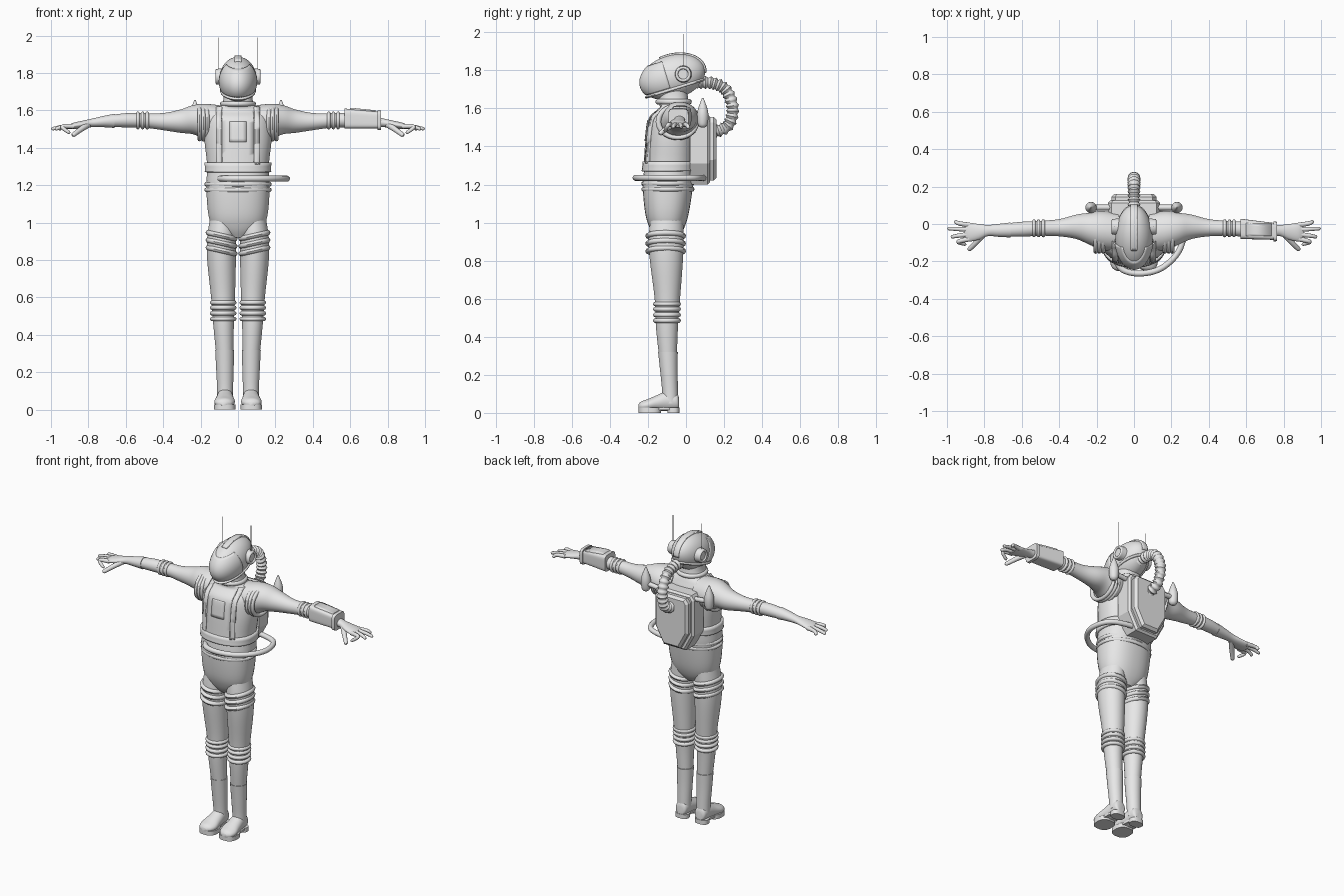
import bpy, bmesh, math
from mathutils import Vector, Matrix

if "Cube" in bpy.data.objects:
    bpy.data.objects.remove(bpy.data.objects["Cube"])

GREY = (0.8, 0.8, 0.8, 1)
mat = bpy.data.materials.new("suit_grey")
mat.use_nodes = True
mat.diffuse_color = GREY
mat.node_tree.nodes["Principled BSDF"].inputs["Base Color"].default_value = GREY


def smooth(rows, steps):
    """Catmull-Rom interpolation of rows of numbers."""
    out, last = [], len(rows) - 1
    for i in range(last):
        p0, p1, p2, p3 = (rows[min(max(i + k, 0), last)] for k in (-1, 0, 1, 2))
        for s in range(steps):
            t = s / steps
            out.append([b + t * (c - a) / 2 + t * t * (a - 2.5 * b + 2 * c - d / 2)
                        + t ** 3 * (1.5 * (b - c) + (d - a) / 2)
                        for a, b, c, d in zip(p0, p1, p2, p3)])
    return out + [list(rows[-1])]


def finish(ob, mirror=False, angle=40):
    ob.data.materials.clear()
    ob.data.materials.append(mat)
    bpy.ops.object.select_all(action="DESELECT")
    ob.select_set(True)
    bpy.context.view_layer.objects.active = ob
    bpy.ops.object.shade_smooth_by_angle(angle=math.radians(angle))
    if mirror:
        mod = ob.modifiers.new("Mirror", "MIRROR")
        mod.use_mirror_merge = False
    return ob


def from_bmesh(name, bm, mirror=False, angle=40):
    bmesh.ops.recalc_face_normals(bm, faces=bm.faces)
    mesh = bpy.data.meshes.new(name)
    bm.to_mesh(mesh)
    bm.free()
    ob = bpy.data.objects.new(name, mesh)
    bpy.context.collection.objects.link(ob)
    return finish(ob, mirror, angle)


def loft(name, axis, rows, steps=5, sides=36, power=2, grow=0, mirror=False, clips=()):
    """Skin of rounded sections: rows are (position, centre u, centre v, radius u, radius v)."""
    bm, loops = bmesh.new(), []
    for t, cu, cv, ru, rv in smooth(rows, steps):
        loop = []
        for k in range(sides):
            a = math.tau * (k + 0.5) / sides
            c, s = math.cos(a), math.sin(a)
            u = cu + (ru + grow) * math.copysign(abs(c) ** (2 / power), c)
            v = cv + (rv + grow) * math.copysign(abs(s) ** (2 / power), s)
            loop.append(bm.verts.new({"x": (t, u, v), "y": (u, t, v), "z": (u, v, t)}[axis]))
        loops.append(loop)
    for a, b in zip(loops, loops[1:]):
        for k in range(sides):
            bm.faces.new((a[k], a[k - 1], b[k - 1], b[k]))
    bm.faces.new(loops[0])
    bm.faces.new(loops[-1])
    bmesh.ops.recalc_face_normals(bm, faces=bm.faces)
    clip(bm, clips)
    ob = from_bmesh(name, bm, mirror)
    if clips:
        shell(ob)
    return ob


def clip(bm, clips):
    """Keep the side of each plane where coordinate * sign > limit * sign."""
    for axis, limit, sign in clips:
        co, no = Vector(), Vector()
        co["xyz".index(axis)], no["xyz".index(axis)] = limit, sign
        bmesh.ops.bisect_plane(bm, geom=bm.verts[:] + bm.edges[:] + bm.faces[:],
                               plane_co=co, plane_no=no, clear_inner=True)


def shell(ob):
    mod = ob.modifiers.new("Thickness", "SOLIDIFY")
    mod.thickness, mod.offset = 0.02, -1


def ring(name, centre, ru, rv, thick, rot=(0, 0, 0), mirror=False):
    bpy.ops.mesh.primitive_torus_add(major_segments=40, minor_segments=10,
                                     major_radius=1, minor_radius=thick / ru)
    ob = bpy.context.object
    ob.name = name
    spin = Matrix.Rotation(rot[2], 4, "Z") @ Matrix.Rotation(rot[1], 4, "Y") @ Matrix.Rotation(rot[0], 4, "X")
    ob.data.transform(Matrix.Translation(centre) @ spin @ Matrix.Diagonal((ru, rv, ru, 1)))
    return finish(ob, mirror)


def tube(name, pts, depth, steps=6, radius=lambda i, n: 1, mirror=False):
    path = smooth(pts, steps)
    cu = bpy.data.curves.new(name, "CURVE")
    cu.dimensions, cu.bevel_depth, cu.bevel_resolution, cu.use_fill_caps = "3D", depth, 4, True
    sp = cu.splines.new("POLY")
    sp.points.add(len(path) - 1)
    for i, p in enumerate(path):
        sp.points[i].co = (*p, 1)
        sp.points[i].radius = radius(i, len(path) - 1)
    ob = bpy.data.objects.new(name, cu)
    bpy.context.collection.objects.link(ob)
    bpy.ops.object.select_all(action="DESELECT")
    ob.select_set(True)
    bpy.context.view_layer.objects.active = ob
    bpy.ops.object.convert(target="MESH")
    return finish(bpy.context.object, mirror, 60)


def plate(name, outline, y0, y1, bevel):
    """Extrude an x-z outline along y and bevel it."""
    bm = bmesh.new()
    face = bm.faces.new([bm.verts.new((x, y0, z)) for x, z in outline])
    ext = bmesh.ops.extrude_face_region(bm, geom=[face])["geom"]
    bmesh.ops.translate(bm, vec=(0, y1 - y0, 0), verts=[v for v in ext if isinstance(v, bmesh.types.BMVert)])
    bmesh.ops.recalc_face_normals(bm, faces=bm.faces)
    back = [e for e in bm.edges if all(abs(v.co.y - y1) < 1e-5 for v in e.verts)]
    bmesh.ops.bevel(bm, geom=back, offset=bevel, segments=1, affect="EDGES")
    return from_bmesh(name, bm, angle=20)


# Torso, with vest pieces cut from a grown copy of its skin
TORSO = [(0.92, 0, -0.1, 0.05, 0.06), (0.97, 0, -0.1, 0.13, 0.09), (1.05, 0, -0.1, 0.16, 0.115),
         (1.2, 0, -0.095, 0.17, 0.133), (1.3, 0, -0.087, 0.165, 0.13), (1.45, 0, -0.078, 0.18, 0.127),
         (1.55, 0, -0.07, 0.17, 0.118), (1.6, 0, -0.055, 0.14, 0.085), (1.635, 0, -0.065, 0.085, 0.08),
         (1.7, 0, -0.07, 0.075, 0.075)]
loft("torso", "z", TORSO, power=2.3)
loft("belt", "z", TORSO, power=2.3, grow=0.013, clips=[("z", 1.27, 1), ("z", 1.32, -1)])
loft("vest_front", "z", TORSO, power=2.3, grow=0.007,
     clips=[("z", 1.29, 1), ("z", 1.6, -1), ("x", -0.085, 1), ("x", 0.085, -1), ("y", -0.08, -1)])
loft("chest_pocket", "z", TORSO, power=2.3, grow=0.011,
     clips=[("z", 1.43, 1), ("z", 1.54, -1), ("x", -0.045, 1), ("x", 0.045, -1), ("y", -0.08, -1)])
loft("vest_straps", "z", TORSO, power=2.3, grow=0.013, mirror=True,
     clips=[("z", 1.31, 1), ("z", 1.62, -1), ("x", 0.09, 1), ("x", 0.118, -1)])
for z in (1.175, 1.205):
    ring("waist_ring", (0, -0.095, z), 0.168, 0.13, 0.012)
ring("neck_ring", (0, -0.065, 1.635), 0.082, 0.082, 0.014)

# Arms and gloves
loft("arms", "x", [(0.08, -0.045, 1.54, 0.1, 0.085), (0.17, -0.035, 1.54, 0.105, 0.095),
                   (0.24, -0.025, 1.55, 0.085, 0.078), (0.31, -0.015, 1.542, 0.065, 0.062),
                   (0.4, -0.02, 1.54, 0.046, 0.046), (0.5, -0.023, 1.546, 0.04, 0.039),
                   (0.6, -0.028, 1.547, 0.04, 0.038), (0.7, -0.033, 1.542, 0.034, 0.03)], mirror=True)
loft("gloves", "x", [(0.66, -0.032, 1.544, 0.04, 0.038), (0.72, -0.034, 1.54, 0.035, 0.03),
                     (0.78, -0.035, 1.533, 0.03, 0.023), (0.83, -0.042, 1.525, 0.042, 0.02),
                     (0.88, -0.044, 1.517, 0.05, 0.017), (0.905, -0.044, 1.512, 0.042, 0.011)], mirror=True)
taper = lambda i, n: 0.35 if i == n else 1.1 - 0.4 * i / n
for root, tip, z in ((-0.006, 0.015, 1.495), (-0.03, -0.024, 1.5), (-0.055, -0.07, 1.498), (-0.08, -0.11, 1.478)):
    reach = 1.0 - 3.6 * (tip + 0.035) ** 2 / 0.2
    tube("fingers", [(0.88, root, 1.515), (0.94, (root + tip) / 2, 1.512), (reach, tip, z)],
         0.0125, radius=taper, mirror=True)
tube("thumbs", [(0.8, -0.05, 1.525), (0.845, -0.1, 1.495), (0.885, -0.14, 1.465)], 0.016, radius=taper, mirror=True)
for x in (0.485, 0.51, 0.535):
    ring("elbow_ring", (x, -0.023, 1.546), 0.039, 0.039, 0.009, (0, math.pi / 2, 0), True)
for x in (0.165, 0.185, 0.205):
    ring("shoulder_ring", (x, -0.045, 1.53), 0.094 - x / 20, 0.1, 0.012, (0, math.pi / 2, 0), True)

# Forearm console on the left arm
CONSOLE = [(0.57, -0.026, 1.556, 0.054, 0.054), (0.755, -0.04, 1.548, 0.045, 0.044)]
loft("forearm_console", "x", CONSOLE, steps=1, power=5)
loft("console_rim", "x", [(0.745, -0.04, 1.548, 0.053, 0.052), (0.765, -0.04, 1.547, 0.052, 0.051)], steps=1, power=5)
loft("console_screen", "x", CONSOLE, steps=1, power=5, grow=0.007,
     clips=[("x", 0.6, 1), ("x", 0.735, -1), ("z", 1.58, 1), ("y", -0.065, 1), ("y", 0.005, -1)])

# Legs and boots
loft("legs", "z", [(0.3, 0.071, -0.095, 0.046, 0.047), (0.45, 0.077, -0.1, 0.055, 0.058),
                   (0.6, 0.08, -0.098, 0.064, 0.067), (0.8, 0.088, -0.103, 0.077, 0.087),
                   (0.92, 0.088, -0.105, 0.077, 0.092), (1.02, 0.08, -0.1, 0.07, 0.085)], mirror=True)
loft("boots", "z", [(0.05, 0.069, -0.082, 0.042, 0.042), (0.12, 0.069, -0.084, 0.043, 0.042),
                    (0.22, 0.07, -0.09, 0.047, 0.046), (0.32, 0.071, -0.095, 0.051, 0.052)], mirror=True)
loft("feet", "y", [(-0.037, 0.069, 0.05, 0.025, 0.03), (-0.05, 0.069, 0.06, 0.038, 0.045),
                   (-0.1, 0.069, 0.062, 0.043, 0.052), (-0.15, 0.07, 0.052, 0.049, 0.042),
                   (-0.2, 0.072, 0.041, 0.055, 0.032), (-0.235, 0.074, 0.036, 0.042, 0.024),
                   (-0.25, 0.075, 0.033, 0.018, 0.012)], mirror=True)
for part, y, ru, rv, base in (("heels", -0.066, 0.044, 0.032, 0), ("soles", -0.19, 0.057, 0.06, 0),
                              ("arches", -0.125, 0.042, 0.065, 0.014)):
    loft(part, "z", [(base, 0.071, y, ru, rv), (0.028, 0.071, y, ru, rv)], steps=1, power=2.6, mirror=True)
for z in (0.485, 0.515, 0.545, 0.572):
    ring("knee_ring", (0.079, -0.1, z), 0.059, 0.061, 0.012, mirror=True)
for z in (0.85, 0.89, 0.93):
    ring("thigh_ring", (0.088, -0.107, z), 0.073, 0.09, 0.014, (0, -0.22, 0), True)


# Helmet: tilted ellipsoid with visor and crest shells
def dome(name, grow, clips=()):
    bm = bmesh.new()
    bmesh.ops.create_uvsphere(bm, u_segments=48, v_segments=24, radius=1)
    bmesh.ops.scale(bm, vec=(0.1 + grow, 0.175 + grow, 0.115 + grow), verts=bm.verts)
    clip(bm, clips)
    bm.transform(Matrix.Translation((0, -0.07, 1.765)) @ Matrix.Rotation(TILT, 4, "X"))
    ob = from_bmesh(name, bm)
    if clips:
        shell(ob)


TILT = math.radians(17)
dome("helmet", 0)
dome("visor", 0.005, [("y", -0.03, -1), ("z", -0.05, 1), ("z", 0.095, -1)])
dome("helmet_crest", 0.008, [("x", -0.02, 1), ("x", 0.02, -1), ("y", -0.04, 1), ("z", -0.03, 1)])
ring("helmet_rim", (0, -0.055, 1.706), 0.088, 0.154, 0.008, (TILT, 0, 0))
loft("ear_discs", "x", [(0.08, -0.015, 1.78, 0.045, 0.045), (0.112, -0.015, 1.78, 0.042, 0.042)], steps=1, mirror=True)
ring("ear_rings", (0.112, -0.015, 1.78), 0.034, 0.034, 0.008, (0, math.pi / 2, 0), True)
tube("antennas", [(0.105, -0.015, 1.8), (0.105, -0.015, 1.99)], 0.002, mirror=True)

# Backpack, canisters and hoses
def pack(w, top, low):
    half = [(w - 0.02, top), (w, top - 0.03), (w, low + 0.11), (w - 0.06, low)]
    return half + [(-x, z) for x, z in reversed(half)]


plate("backpack", pack(0.14, 1.57, 1.2), 0.02, 0.125, 0.012)
plate("backpack_cover", pack(0.12, 1.555, 1.22), 0.12, 0.16, 0.015)
loft("canisters", "z", [(1.5, 0.23, 0.088, 0.012, 0.012), (1.515, 0.23, 0.088, 0.025, 0.025),
                        (1.56, 0.23, 0.088, 0.03, 0.03), (1.6, 0.23, 0.088, 0.024, 0.024),
                        (1.655, 0.23, 0.088, 0.004, 0.004)], mirror=True)
tube("canister_arms", [(0.12, 0.088, 1.54), (0.22, 0.088, 1.55)], 0.015, mirror=True)
tube("air_hose", [(0, 0.06, 1.735), (0, 0.14, 1.732), (0, 0.21, 1.695), (0, 0.245, 1.6),
                  (0, 0.22, 1.51), (0, 0.14, 1.472)], 0.034, steps=14,
     radius=lambda i, n: 0.88 + 0.14 * math.cos(i * math.pi / 2))
tube("waist_hose", [(-0.1, -0.19, 1.235), (-0.06, -0.245, 1.235), (0.03, -0.265, 1.235), (0.14, -0.24, 1.235),
                    (0.23, -0.16, 1.235), (0.262, -0.06, 1.235), (0.22, 0.05, 1.235), (0.08, 0.095, 1.235)], 0.016)
